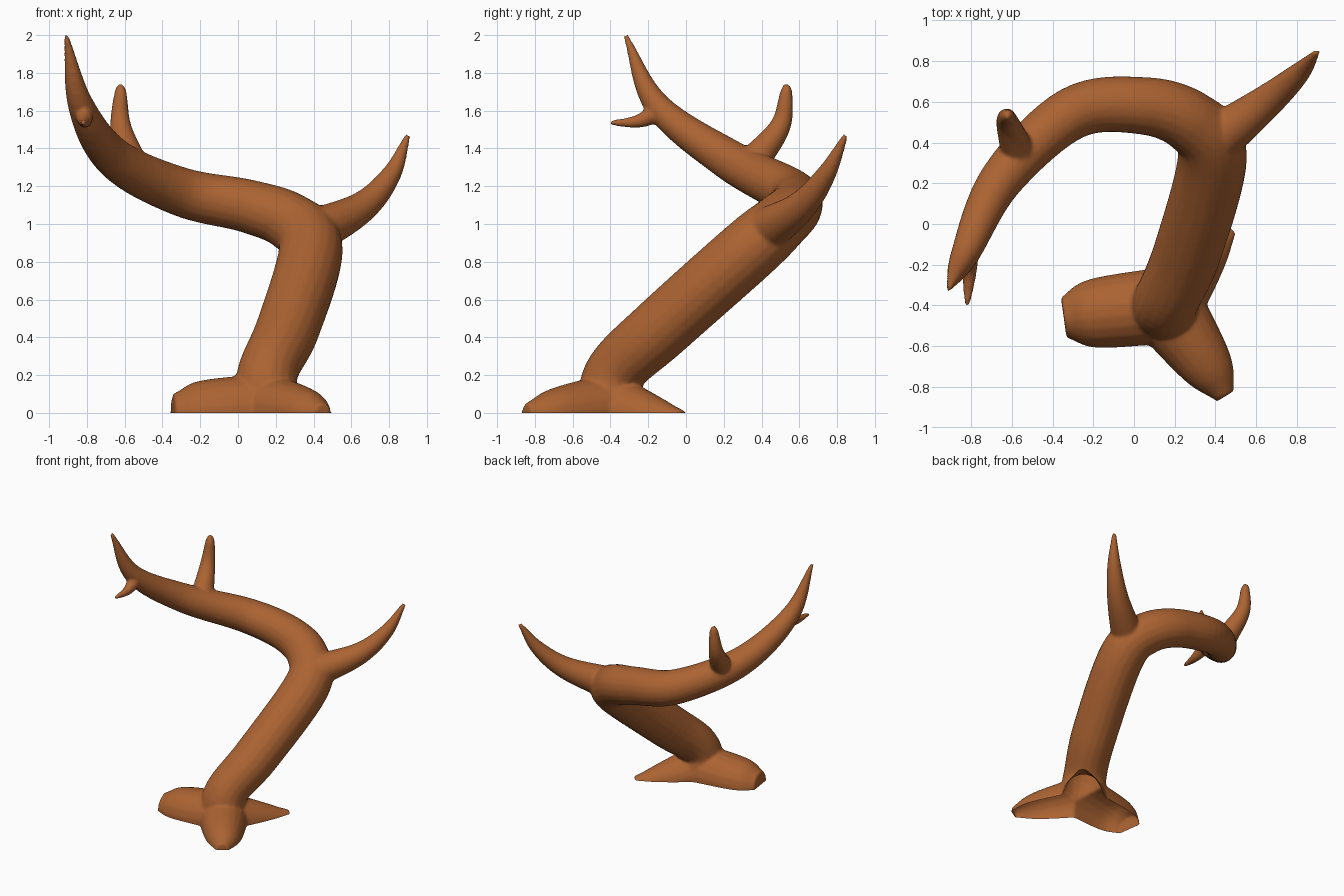
import bpy, bmesh, math
from mathutils import Vector

if "Cube" in bpy.data.objects:
    bpy.data.objects.remove(bpy.data.objects["Cube"])

bark = bpy.data.materials.new("warm brown")
bark.diffuse_color = (0.41, 0.125, 0.032, 1)
bark.use_nodes = True
bark.node_tree.nodes["Principled BSDF"].inputs["Base Color"].default_value = bark.diffuse_color


def spline(pts, steps=8):
    """Catmull-Rom through (x, y, z, radius) points."""
    p = [Vector(q) for q in pts]
    p = [2 * p[0] - p[1]] + p + [2 * p[-1] - p[-2]]
    out = []
    for i in range(1, len(p) - 2):
        a, b, c, d = p[i - 1:i + 3]
        for s in range(steps):
            t = s / steps
            out.append(0.5 * (2 * b + (c - a) * t + (2 * a - 5 * b + 4 * c - d) * t * t
                              + (3 * b - a - 3 * c + d) * t ** 3))
    return out + [p[-2]]


def tube(bm, pts, sides=20):
    """Tapered limb with closed ends."""
    path = spline(pts)
    centres = [q.xyz for q in path]
    side = None
    rings = []
    for i, c in enumerate(centres):
        d = (centres[min(i + 1, len(path) - 1)] - centres[max(i - 1, 0)]).normalized()
        if side is None:
            side = d.orthogonal().normalized()
        side = (side - d * side.dot(d)).normalized()
        up = d.cross(side)
        r = max(path[i].w, 0.01)
        rings.append([bm.verts.new(c + r * (math.cos(a) * side + math.sin(a) * up))
                      for a in (2 * math.pi * k / sides for k in range(sides))])
    for a, b in zip(rings, rings[1:]):
        for k in range(sides):
            j = (k + 1) % sides
            bm.faces.new((a[k], a[j], b[j], b[k]))
    bm.faces.new(rings[0][::-1])
    bm.faces.new(rings[-1])


foot = (0.15, -0.40, 0.02, 0.19)

# trunk and long curved beam
beam = [foot, (0.16, -0.37, 0.22, 0.16), (0.265, -0.13, 0.45, 0.168),
        (0.385, 0.33, 0.86, 0.17), (0.28, 0.50, 1.01, 0.155), (0.05, 0.58, 1.095, 0.142),
        (-0.3, 0.545, 1.17, 0.13), (-0.65, 0.22, 1.345, 0.108),
        (-0.83, -0.15, 1.625, 0.07), (-0.91, -0.32, 2.0, 0.013)]
# tines
right_tine = [(0.36, 0.38, 0.94, 0.13), (0.65, 0.6, 1.085, 0.084),
              (0.81, 0.74, 1.26, 0.053), (0.9, 0.845, 1.47, 0.015)]
middle_tine = [(-0.56, 0.33, 1.30, 0.09), (-0.62, 0.495, 1.51, 0.057),
               (-0.622, 0.53, 1.69, 0.034), (-0.622, 0.53, 1.74, 0.014)]
small_tine = [(-0.82, -0.12, 1.61, 0.06), (-0.81, -0.25, 1.545, 0.036),
              (-0.82, -0.4, 1.535, 0.013)]
# roots
left_root = [foot, (-0.2, -0.44, 0, 0.17), (-0.345, -0.46, 0, 0.1)]
front_root = [foot, (0.36, -0.70, 0, 0.13), (0.45, -0.845, 0, 0.05)]
back_root = [foot, (0.37, -0.14, -0.03, 0.105), (0.475, -0.02, -0.03, 0.045)]

bm = bmesh.new()
for limb in (beam, right_tine, middle_tine, small_tine, left_root, front_root, back_root):
    tube(bm, limb)
bmesh.ops.recalc_face_normals(bm, faces=bm.faces)
mesh = bpy.data.meshes.new("branching_antler")
bm.to_mesh(mesh)
bm.free()
antler = bpy.data.objects.new("branching_antler", mesh)
bpy.context.collection.objects.link(antler)

# fuse the limbs and soften their joins
fuse = antler.modifiers.new("fuse", 'REMESH')
fuse.mode = 'VOXEL'
fuse.voxel_size = 0.011
soften = antler.modifiers.new("soften", 'SMOOTH')
soften.factor = 0.5
soften.iterations = 6
dg = bpy.context.evaluated_depsgraph_get()
bm = bmesh.new()
bm.from_mesh(bpy.data.meshes.new_from_object(antler.evaluated_get(dg)))
antler.modifiers.clear()

# cut the roots flat on the ground, open underneath
bmesh.ops.bisect_plane(bm, geom=bm.verts[:] + bm.edges[:] + bm.faces[:],
                       plane_co=(0, 0, 0), plane_no=(0, 0, 1), clear_inner=True)
for f in bm.faces:
    f.smooth = True
    f.material_index = 0
bm.to_mesh(mesh)
bm.free()
mesh.materials.clear()
mesh.materials.append(bark)
